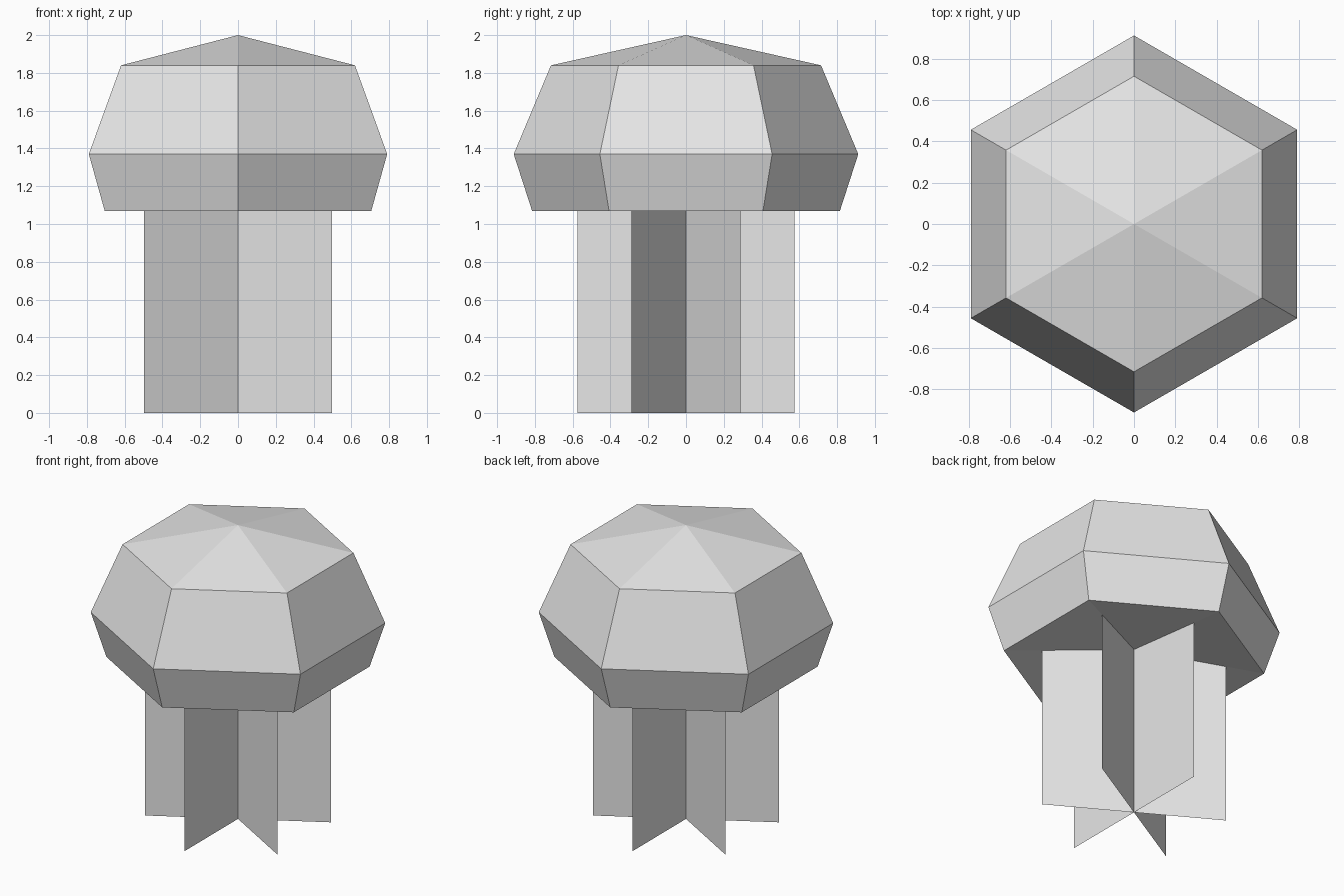
import bpy, bmesh
from math import sin, cos, pi

cube = bpy.data.objects.get("Cube")
if cube:
    bpy.data.objects.remove(cube, do_unlink=True)

SIDES = 6
CORNERS = [pi / 2 + i * 2 * pi / SIDES for i in range(SIDES)]

grey = bpy.data.materials.new("light_grey")
grey.use_nodes = True
grey.diffuse_color = (0.8, 0.8, 0.8, 1)
grey.node_tree.nodes["Principled BSDF"].inputs["Base Color"].default_value = (0.8, 0.8, 0.8, 1)


def add_object(name, bm):
    mesh = bpy.data.meshes.new(name)
    bm.to_mesh(mesh)
    bm.free()
    mesh.materials.append(grey)
    obj = bpy.data.objects.new(name, mesh)
    bpy.context.collection.objects.link(obj)
    return obj


def hex_shell(name, rings, bottom_z, top_z):
    """Closed faceted solid: rings of (radius, z) between two points on the axis."""
    bm = bmesh.new()
    loops = [[bm.verts.new((r * cos(a), r * sin(a), z)) for a in CORNERS]
             for r, z in rings]
    bottom = bm.verts.new((0, 0, bottom_z))
    top = bm.verts.new((0, 0, top_z))
    for i in range(SIDES):
        j = (i + 1) % SIDES
        for low, high in zip(loops, loops[1:]):
            bm.faces.new((low[i], low[j], high[j], high[i]))
        bm.faces.new((loops[-1][i], loops[-1][j], top))
        bm.faces.new((loops[0][j], loops[0][i], bottom))
    bmesh.ops.recalc_face_normals(bm, faces=bm.faces)
    return add_object(name, bm)


def crossed_planes(name, radius, height):
    """Flat upright sheets crossing on the axis, one per pair of corners."""
    bm = bmesh.new()
    for a in CORNERS[:SIDES // 2]:
        x, y = radius * cos(a), radius * sin(a)
        bm.faces.new([bm.verts.new(p) for p in
                      ((-x, -y, 0), (x, y, 0), (x, y, height), (-x, -y, height))])
    return add_object(name, bm)


# Faceted cap with a slightly hollow underside
hex_shell("cap", [(0.815, 1.07), (0.912, 1.37), (0.715, 1.84)], 1.16, 2.0)

# Stem of three crossed sheets, reaching up into the cap
crossed_planes("stem", 0.575, 1.17)
